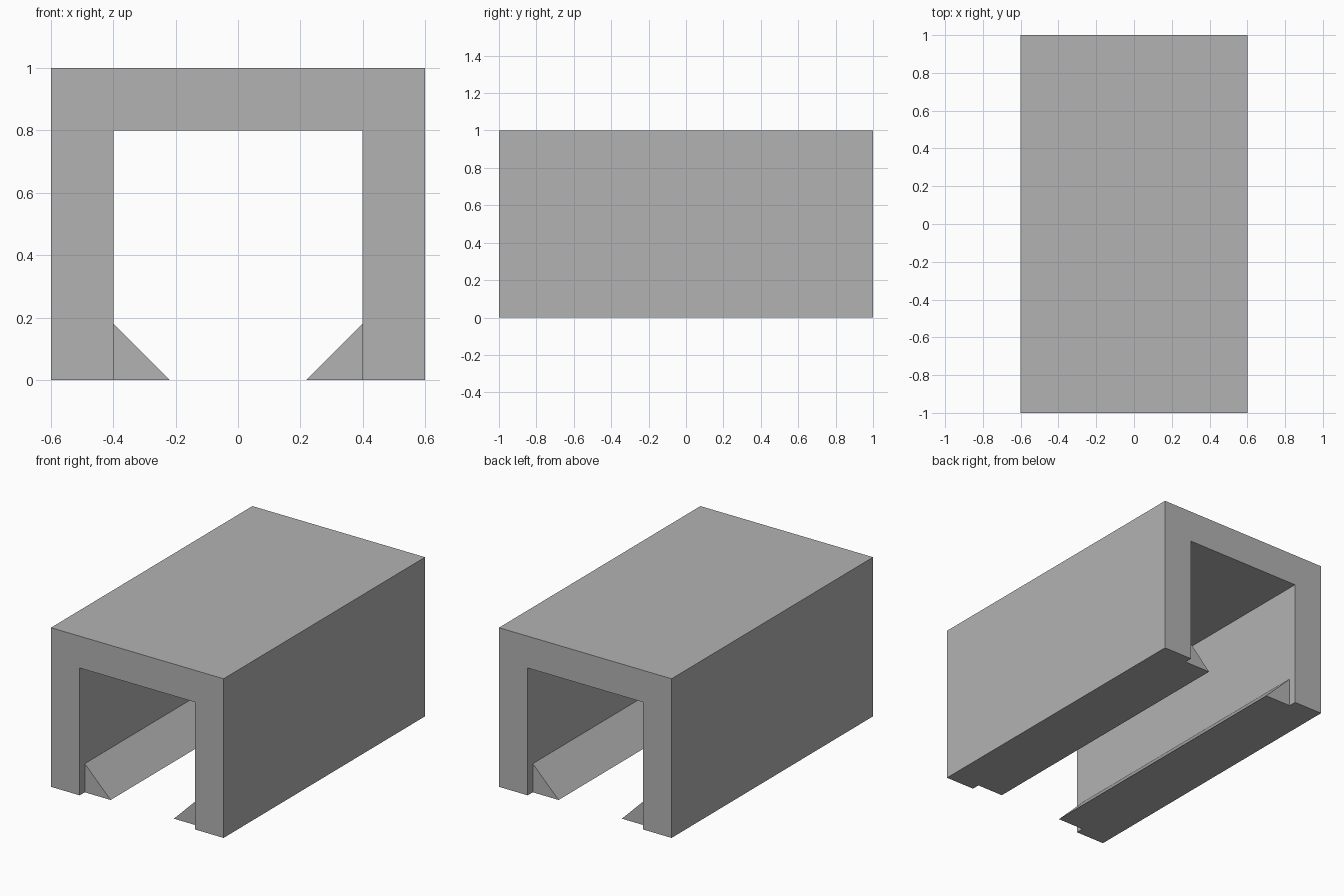
import bpy
import bmesh

cube = bpy.data.objects.get("Cube")
if cube:
    bpy.data.objects.remove(cube, do_unlink=True)

grey = bpy.data.materials.new("plain_grey")
grey.use_nodes = True
colour = (0.45, 0.45, 0.45, 1)
grey.diffuse_color = colour
grey.node_tree.nodes["Principled BSDF"].inputs["Base Color"].default_value = colour


def extrude_profile(name, profile, half_length):
    """Extrude an x-z outline along y, centred on y = 0."""
    bm = bmesh.new()
    face = bm.faces.new([bm.verts.new((x, -half_length, z)) for x, z in profile])
    result = bmesh.ops.extrude_face_region(bm, geom=[face], use_keep_orig=True)
    moved = [g for g in result["geom"] if isinstance(g, bmesh.types.BMVert)]
    bmesh.ops.translate(bm, verts=moved, vec=(0, 2 * half_length, 0))
    bmesh.ops.recalc_face_normals(bm, faces=bm.faces)
    mesh = bpy.data.meshes.new(name)
    bm.to_mesh(mesh)
    bm.free()
    mesh.materials.append(grey)
    obj = bpy.data.objects.new(name, mesh)
    bpy.context.collection.objects.link(obj)
    return obj


# Channel body: two walls and a roof, open underneath
half_profile = [(0.6, 0), (0.6, 1)]
inner_profile = [(0.4, 0.8), (0.4, 0)]
left = half_profile + [(-x, z) for x, z in reversed(half_profile)]
inside = [(-x, z) for x, z in reversed(inner_profile)] + inner_profile
extrude_profile("channel_body", left + inside, 1.0)

# Triangular lips along the foot of each wall, set in from the ends
for side, name in ((1, "left_lip"), (-1, "right_lip")):
    extrude_profile(name, [(side * 0.4, 0), (side * 0.4, 0.18), (side * 0.22, 0)], 0.95)
